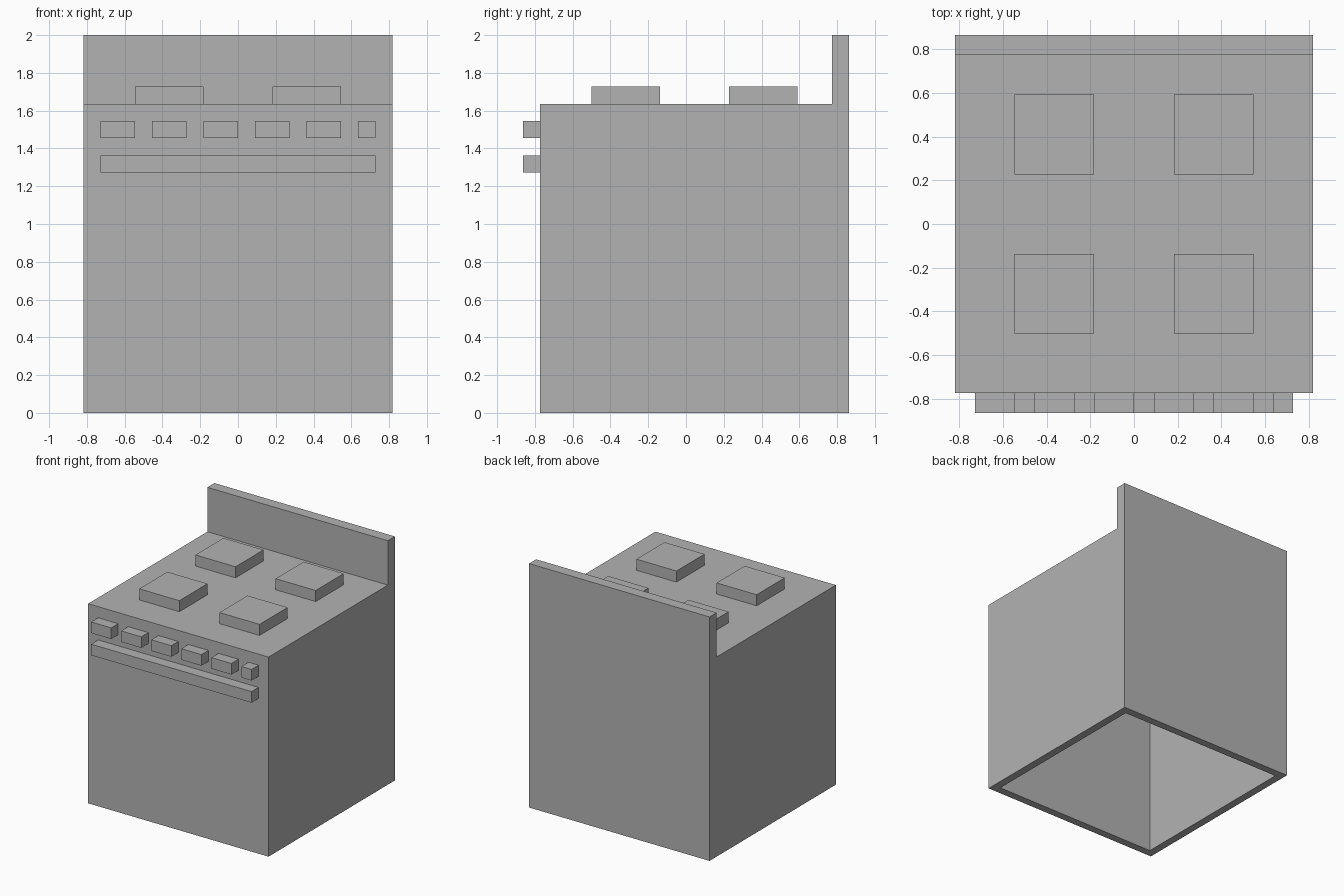
import bpy
import bmesh
from mathutils import Vector

cube = bpy.data.objects.get("Cube")
if cube:
    bpy.data.objects.remove(cube, do_unlink=True)

U = 1 / 11            # one grid step of the blocky design
FRONT = -8.5 * U      # front face of the body
BACK = 9.5 * U
HALF = 9 * U          # half of the body width
HOB = 18 * U          # height of the cooking surface
TOP = 22 * U

grey = bpy.data.materials.new("plain grey")
grey.use_nodes = True
colour = (0.45, 0.45, 0.45, 1)
grey.diffuse_color = colour
grey.node_tree.nodes["Principled BSDF"].inputs["Base Color"].default_value = colour


def finish(name, bm):
    bmesh.ops.recalc_face_normals(bm, faces=bm.faces[:])
    mesh = bpy.data.meshes.new(name)
    bm.to_mesh(mesh)
    bm.free()
    mesh.materials.append(grey)
    obj = bpy.data.objects.new(name, mesh)
    bpy.context.collection.objects.link(obj)
    return obj


def box(name, low, high):
    """Box between two opposite corners."""
    low, high = Vector(low), Vector(high)
    bm = bmesh.new()
    bmesh.ops.create_cube(bm, size=1)
    bmesh.ops.scale(bm, vec=high - low, verts=bm.verts)
    bmesh.ops.translate(bm, vec=(low + high) / 2, verts=bm.verts)
    return finish(name, bm)


# Body and splashback: one side profile extruded across the width
profile = [(FRONT, 0), (BACK, 0), (BACK, TOP), (BACK - U, TOP),
           (BACK - U, HOB), (FRONT, HOB)]
bm = bmesh.new()
side = bm.faces.new([bm.verts.new((-HALF, y, z)) for y, z in profile])
extruded = bmesh.ops.extrude_face_region(bm, geom=[side], use_keep_orig=True)
moved = [v for v in extruded["geom"] if isinstance(v, bmesh.types.BMVert)]
bmesh.ops.translate(bm, vec=(2 * HALF, 0, 0), verts=moved)
bmesh.ops.recalc_face_normals(bm, faces=bm.faces[:])

# Hollow interior, open at the bottom
base = min(bm.faces, key=lambda f: f.calc_center_median().z)
bmesh.ops.inset_region(bm, faces=[base], thickness=U)
hollow = bmesh.ops.extrude_discrete_faces(bm, faces=[base])["faces"][0]
bmesh.ops.translate(bm, vec=(0, 0, HOB - U), verts=hollow.verts[:])
finish("oven_body", bm)

# Four burners
for x_name, x in (("right", -4 * U), ("left", 4 * U)):
    for y_name, y in (("front", -3.5 * U), ("back", 4.5 * U)):
        box(f"burner_{y_name}_{x_name}",
            (x - 2 * U, y - 2 * U, HOB), (x + 2 * U, y + 2 * U, HOB + U))

# Row of knobs, the last one narrower
for i in range(6):
    x = (-8 + 3 * i) * U
    width = U if i == 5 else 2 * U
    box(f"knob_{i + 1}", (x, FRONT - U, 16 * U), (x + width, FRONT, 17 * U))

# Door handle
box("door_handle", (-8 * U, FRONT - U, 14 * U), (8 * U, FRONT, 15 * U))
